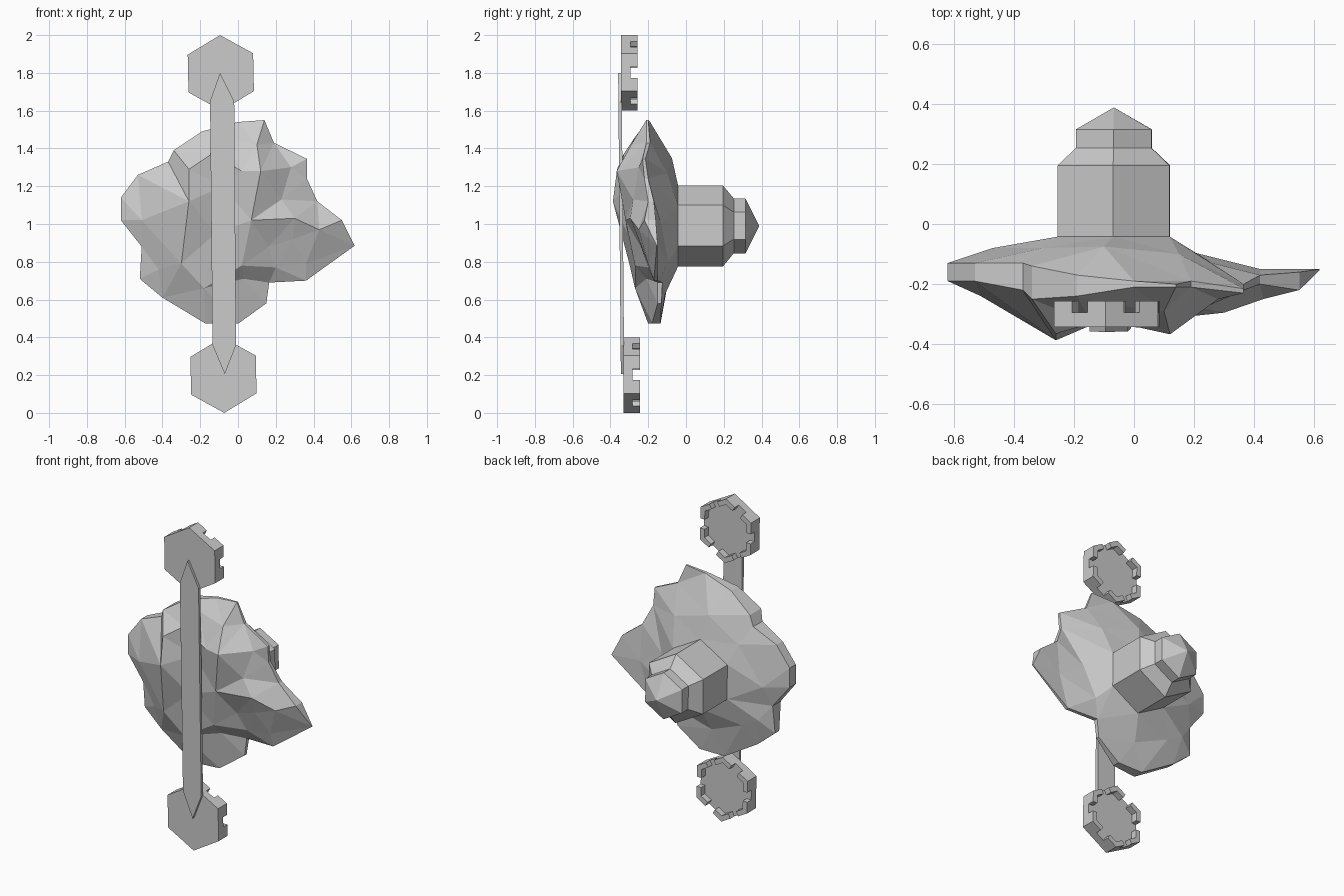
import bpy, bmesh
from math import sin, cos, pi, radians
from mathutils import Vector
from mathutils.geometry import delaunay_2d_cdt

if "Cube" in bpy.data.objects:
    bpy.data.objects.remove(bpy.data.objects["Cube"])


def make_object(name, verts, faces):
    mesh = bpy.data.meshes.new(name)
    mesh.from_pydata(verts, [], faces)
    bm = bmesh.new()
    bm.from_mesh(mesh)
    bmesh.ops.recalc_face_normals(bm, faces=bm.faces)
    bm.to_mesh(mesh)
    bm.free()
    obj = bpy.data.objects.new(name, mesh)
    bpy.context.collection.objects.link(obj)
    return obj


def hexagon(cx, cz, r, tilt=0.0):
    # corner-up hexagon in the xz plane
    angles = [pi / 2 + tilt + k * pi / 3 for k in range(6)]
    return [Vector((cx + r * cos(a), cz + r * sin(a))) for a in angles]


def add_prism(verts, faces, profile, y_front, y_back, slope=0.0, front_cap=True):
    # extrude an xz profile along y, optionally leaning with height
    n, s = len(profile), len(verts)
    for y in (y_front, y_back):
        verts += [(p[0], y + slope * p[1], p[1]) for p in profile]
    if front_cap:
        faces.append(list(range(s, s + n)))
    faces.append(list(range(s + n, s + 2 * n)))
    for i in range(n):
        j = (i + 1) % n
        faces.append([s + i, s + j, s + n + j, s + n + i])


# Floating rock: outline (x, z, y of back edge, y of front edge), counterclockwise
rim = [
    (0.14, 1.55, -.20, -.21), (0.0, 1.54, -.19, -.21), (-.19, 1.49, -.17, -.24),
    (-.34, 1.39, -.14, -.25), (-.37, 1.33, -.13, -.22), (-.53, 1.26, -.13, -.19),
    (-.62, 1.14, -.13, -.19), (-.62, 1.02, -.13, -.19), (-.51, 0.88, -.12, -.20),
    (-.52, 0.71, -.13, -.17), (-.40, 0.61, -.13, -.18), (-.17, 0.472, -.135, -.20),
    (0.0, 0.472, -.135, -.18), (0.15, 0.58, -.13, -.15), (0.165, 0.69, -.125, -.15),
    (0.36, 0.70, -.15, -.17), (0.617, 0.885, -.15, -.155), (0.55, 1.02, -.16, -.22),
    (0.42, 1.12, -.17, -.20), (0.365, 1.24, -.20, -.22), (0.365, 1.345, -.215, -.23),
    (0.19, 1.43, -.19, -.21)]
# Inner points (x, z, y)
back_points = [(p.x, p.y, -.042) for p in hexagon(-.067, .99, .215)] + [
    (-.47, 1.0, -.08), (-.43, .78, -.09), (.26, 1.0, -.13), (-.1, 1.35, -.075),
    (-.3, 1.22, -.08), (.15, 1.27, -.1), (-.1, .63, -.11), (-.32, .72, -.09),
    (.2, .8, -.095), (.42, .9, -.15)]
front_points = [
    (-.26, 1.12, -.387), (-.26, 1.29, -.365), (-.30, .79, -.30), (-.14, 1.37, -.33),
    (.12, 1.28, -.367), (.02, 1.28, -.345), (.07, 1.02, -.32), (.23, 1.13, -.28),
    (.3, 1.03, -.295), (.43, .97, -.25), (.16, .88, -.24), (.29, .92, -.25),
    (.36, .79, -.20), (.2, .77, -.20), (.02, .78, -.27), (.03, .71, -.21),
    (-.18, .66, -.27), (-.12, .95, -.31), (-.08, 1.2, -.31), (-.51, 1.02, -.24),
    (-.08, 1.46, -.27), (.1, 1.42, -.29), (.28, 1.3, -.25), (-.42, .76, -.22)]
n = len(rim)
verts, faces = [], []
for col, inner in ((2, back_points), (3, front_points)):
    base = len(verts)
    pts = [(r[0], r[1], r[col]) for r in rim] + inner
    verts += [(x, y, z) for x, z, y in pts]
    out = delaunay_2d_cdt([Vector(p[:2]) for p in pts], [], [list(range(n))], 1, 1e-5)
    for f in out[2]:
        faces.append([base + out[3][i][0] for i in f])
front = n + len(back_points)
for i in range(n):
    j = (i + 1) % n
    faces.append([i, j, front + j, front + i])
make_object("rock", verts, faces)

# Central hexagonal tower, stepped and pointed, along +y
steps = [(-.06, .215), (.195, .215), (.253, .145), (.315, .145)]
verts = [(p.x, y, p.y) for y, r in steps for p in hexagon(-.067, .99, r, radians(.6))]
verts.append((-.067, .388, .99))
faces = [list(range(6))]
for k in range(6):
    j = (k + 1) % 6
    for s in range(0, 18, 6):
        faces.append([s + k, s + j, s + 6 + j, s + 6 + k])
    faces.append([18 + k, 18 + j, 24])
make_object("main_tower", verts, faces)


# End turrets: hexagonal plate with a parapet notched on every side
def turret(name, cx, cz, y0):
    verts, faces = [], []
    tilt = radians(1.2)
    outer, inner = hexagon(cx, cz, .2, tilt), hexagon(cx, cz, .165, tilt)
    add_prism(verts, faces, outer, y0, y0 + .048)
    for k in range(6):
        o, p, q = outer[k], outer[k - 1], outer[(k + 1) % 6]
        a, b = o.lerp(p, .35), o.lerp(q, .35)
        shift_a = (inner[k] + inner[k - 1] - o - p) / 2
        shift_b = (inner[k] + inner[(k + 1) % 6] - o - q) / 2
        wall = [a, o, b, b + shift_b, inner[k], a + shift_a]
        add_prism(verts, faces, wall, y0 + .048, y0 + .087, front_cap=False)
    make_object(name, verts, faces)


turret("upper_turret", -.091, 1.8, -.343)
turret("lower_turret", -.077, .2, -.33)

# Long pointed strip joining the turrets across the front
strip = [(-.095, 1.8), (-.148, 1.65), (-.135, .36), (-.07, .205), (-.01, .36), (-.02, 1.65)]
verts, faces = [], []
add_prism(verts, faces, strip, -.343, -.325, slope=-.009)
make_object("front_strip", verts, faces)
